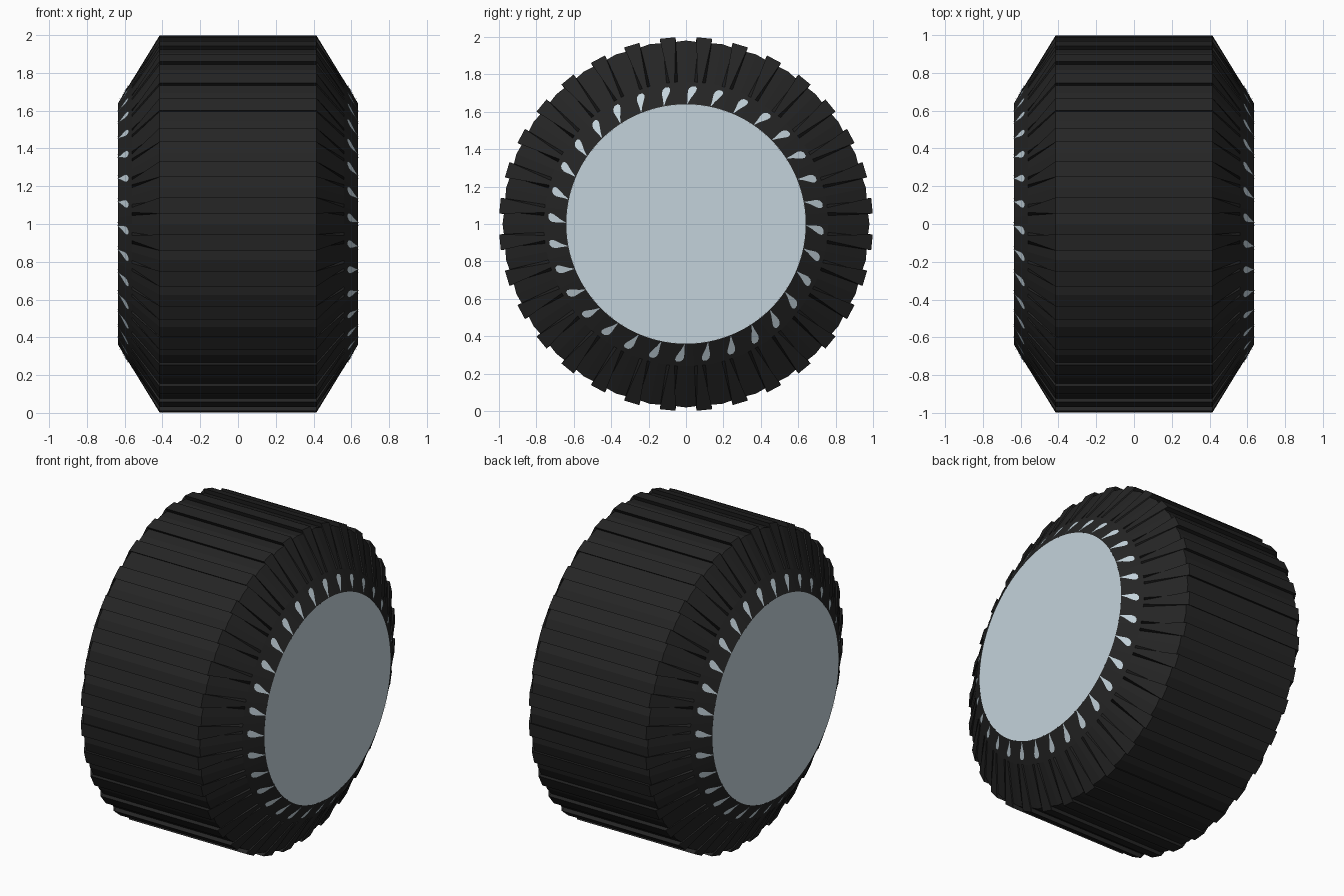
import bpy, bmesh, math

if "Cube" in bpy.data.objects:
    bpy.data.objects.remove(bpy.data.objects["Cube"])

N = 32                      # tread teeth and rim slots per side
STEP = 2 * math.pi / N
HUB_X, HUB_R = 0.635, 0.64
EDGE_X, EDGE_R = 0.415, 1.0


def material(name, rgb):
    m = bpy.data.materials.new(name)
    m.diffuse_color = (*rgb, 1)
    m.use_nodes = True
    m.node_tree.nodes["Principled BSDF"].inputs["Base Color"].default_value = m.diffuse_color
    return m


def finish(bm, name, mat, recalc=True):
    if recalc:
        bmesh.ops.recalc_face_normals(bm, faces=bm.faces[:])
    me = bpy.data.meshes.new(name)
    bm.to_mesh(me)
    bm.free()
    me.materials.append(mat)
    ob = bpy.data.objects.new(name, me)
    bpy.context.collection.objects.link(ob)
    return ob


def point(x, r, a):
    return (x, r * math.cos(a), 1 + r * math.sin(a))


def cone_x(r):
    """x of the slanted sidewall at radius r."""
    return HUB_X + (r - HUB_R) / (EDGE_R - HUB_R) * (EDGE_X - HUB_X)


rubber = material("black rubber", (0.018, 0.018, 0.018))
metal = material("pale blue grey metal", (0.55, 0.65, 0.71))

# Tyre: dovetail tread outline lofted into round sidewalls
tooth = [(-1.7, 0.974), (-2.45, 1.0), (2.45, 1.0), (1.7, 0.974), (5.625, 0.981)]
outline = [((k + 0.5) * STEP + math.radians(d), r) for k in range(N) for d, r in tooth]
bm = bmesh.new()
rings = []
for x, fixed_r in ((-HUB_X, HUB_R), (-cone_x(0.76), 0.76), (-EDGE_X, None),
                   (EDGE_X, None), (cone_x(0.76), 0.76), (HUB_X, HUB_R)):
    ring = []
    for i, (a, r) in enumerate(outline):
        if fixed_r:         # even angles on the round rings
            a = (i // 5 + 0.5) * STEP + math.radians((-2.25, -1.0, 1.0, 2.25, 5.625)[i % 5])
        ring.append(bm.verts.new(point(x, fixed_r or r, a)))
    rings.append(ring)
for r0, r1 in zip(rings, rings[1:]):
    for i in range(len(r0)):
        j = (i + 1) % len(r0)
        bm.faces.new((r0[i], r0[j], r1[j], r1[i]))
finish(bm, "tyre", rubber)

# Hub discs on both sides
for side, label in ((1, "right"), (-1, "left")):
    bm = bmesh.new()
    vs = [bm.verts.new(point(side * HUB_X, HUB_R, 2 * math.pi * i / 96)) for i in range(96)]
    bm.faces.new(vs if side > 0 else vs[::-1])
    finish(bm, label + "_hub_disc", metal, recalc=False)

# Teardrop slots showing the rim, as thin plates on the sidewall
drop = [(0.643, 0.15), (0.67, 0.7), (0.69, 1.3), (0.71, 1.75), (0.725, 1.6), (0.735, 0.8)]
for side, label in ((1, "right"), (-1, "left")):
    bm = bmesh.new()
    for k in range(N):
        base = math.radians(87.5) + k * STEP
        loop = [(r, -w) for r, w in drop] + [(r, w) for r, w in reversed(drop)]
        vs = []
        for r, w in loop:
            a = base + math.radians(1.8 - (r - 0.643) * 28 + w)
            x, y, z = point(cone_x(r) + 0.004, r + 0.002, a)
            vs.append(bm.verts.new((side * x, side * y, z)))
        n = len(drop)
        for i in range(n - 1):
            bm.faces.new((vs[i], vs[i + 1], vs[2 * n - 2 - i], vs[2 * n - 1 - i]))
    bm.normal_update()
    for f in bm.faces:
        if f.normal.x * side < 0:
            f.normal_flip()
    finish(bm, label + "_rim_slots", metal, recalc=False)
